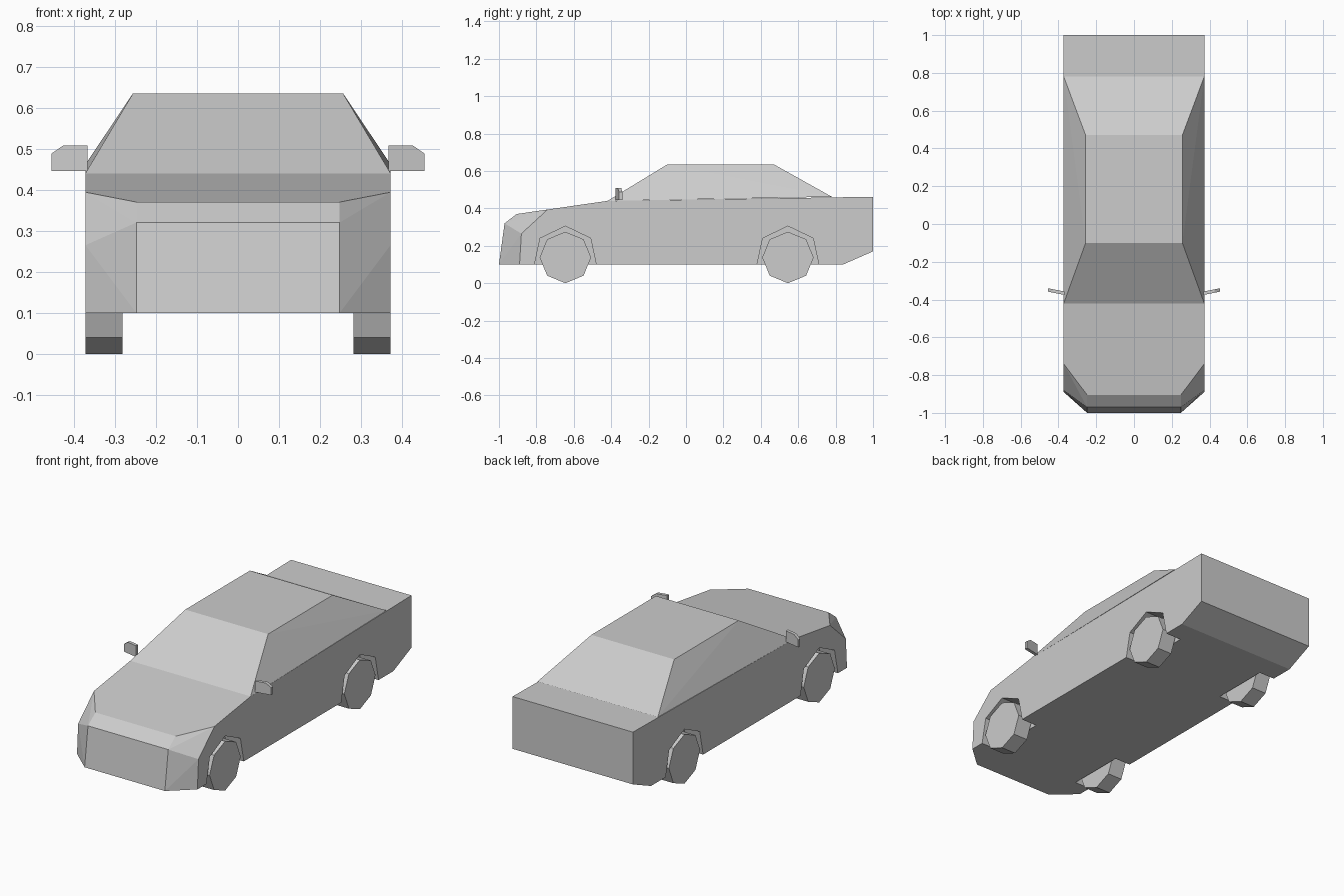
import bpy
import bmesh
import math

cube = bpy.data.objects.get("Cube")
if cube:
    bpy.data.objects.remove(cube, do_unlink=True)

grey = bpy.data.materials.new("plain_grey")
grey.use_nodes = True
colour = (0.604, 0.604, 0.604, 1)
grey.diffuse_color = colour
grey.node_tree.nodes["Principled BSDF"].inputs["Base Color"].default_value = colour

HALF = 0.372          # half width of the body
SIDES = (("left", 1), ("right", -1))
AXLES = (("front", -0.645), ("rear", 0.545))


def solid(name, points):
    """Flat-faced convex solid around the given points."""
    bm = bmesh.new()
    verts = [bm.verts.new(p) for p in points]
    bmesh.ops.convex_hull(bm, input=verts)
    bmesh.ops.dissolve_limit(bm, angle_limit=math.radians(2),
                             verts=bm.verts[:], edges=bm.edges[:])
    bmesh.ops.recalc_face_normals(bm, faces=bm.faces[:])
    mesh = bpy.data.meshes.new(name)
    bm.to_mesh(mesh)
    bm.free()
    mesh.materials.append(grey)
    obj = bpy.data.objects.new(name, mesh)
    bpy.context.collection.objects.link(obj)
    return obj


def across(x, profile):
    """Repeat a (y, z) profile at +x and -x."""
    return [(s * x, y, z) for s in (1, -1) for y, z in profile]


# Body: narrow nose profile joined to the full-width side profile
nose = [(-1, 0.1), (-0.97, 0.32), (-0.905, 0.37)]
flank = [(-0.89, 0.1), (-0.88, 0.265), (-0.74, 0.394), (-0.42, 0.44),
         (0.78, 0.462), (1, 0.462), (1, 0.17), (0.84, 0.1)]
body = solid("body", across(0.248, nose) + across(HALF, flank))

# Wheel arches cut into the flanks
arch = [(-0.165, 0.05), (-0.165, 0.1), (-0.135, 0.24), (0, 0.305),
        (0.135, 0.24), (0.165, 0.1), (0.165, 0.05)]
for side, s in SIDES:
    for end, y0 in AXLES:
        cutter = solid("arch_cutter", [(s * x, y0 + y, z)
                                       for x in (0.275, 0.45) for y, z in arch])
        cutter.hide_render = True
        cut = body.modifiers.new("arch", 'BOOLEAN')
        cut.operation = 'DIFFERENCE'
        cut.solver = 'EXACT'
        cut.object = cutter
        bpy.context.view_layer.objects.active = body
        bpy.ops.object.modifier_apply(modifier=cut.name)
        bpy.data.objects.remove(cutter, do_unlink=True)

# Cabin with sloping screens and inward-leaning sides
solid("cabin", across(HALF, [(-0.42, 0.44), (0.78, 0.462)])
      + across(0.256, [(-0.1, 0.635), (0.47, 0.635)]))

# Eight-sided wheels, one corner pointing up
R = 0.1375
for side, s in SIDES:
    for end, y0 in AXLES:
        ring = [(y0 + R * math.sin(k * math.pi / 4),
                 R + R * math.cos(k * math.pi / 4)) for k in range(8)]
        solid(f"{end}_{side}_wheel", [(s * x, y, z)
                                      for x in (0.282, HALF) for y, z in ring])

# Door mirrors: thin plates swept back, with a clipped outer top corner
plate = [(0.367, 0.446), (0.455, 0.446), (0.455, 0.488), (0.426, 0.508), (0.367, 0.508)]
for side, s in SIDES:
    solid(f"{side}_mirror", [(s * x, -0.367 + (x - 0.367) * -0.0 + (x - 0.367) * 0.2 + d, z)
                             for d in (-0.009, 0.009) for x, z in plate])
